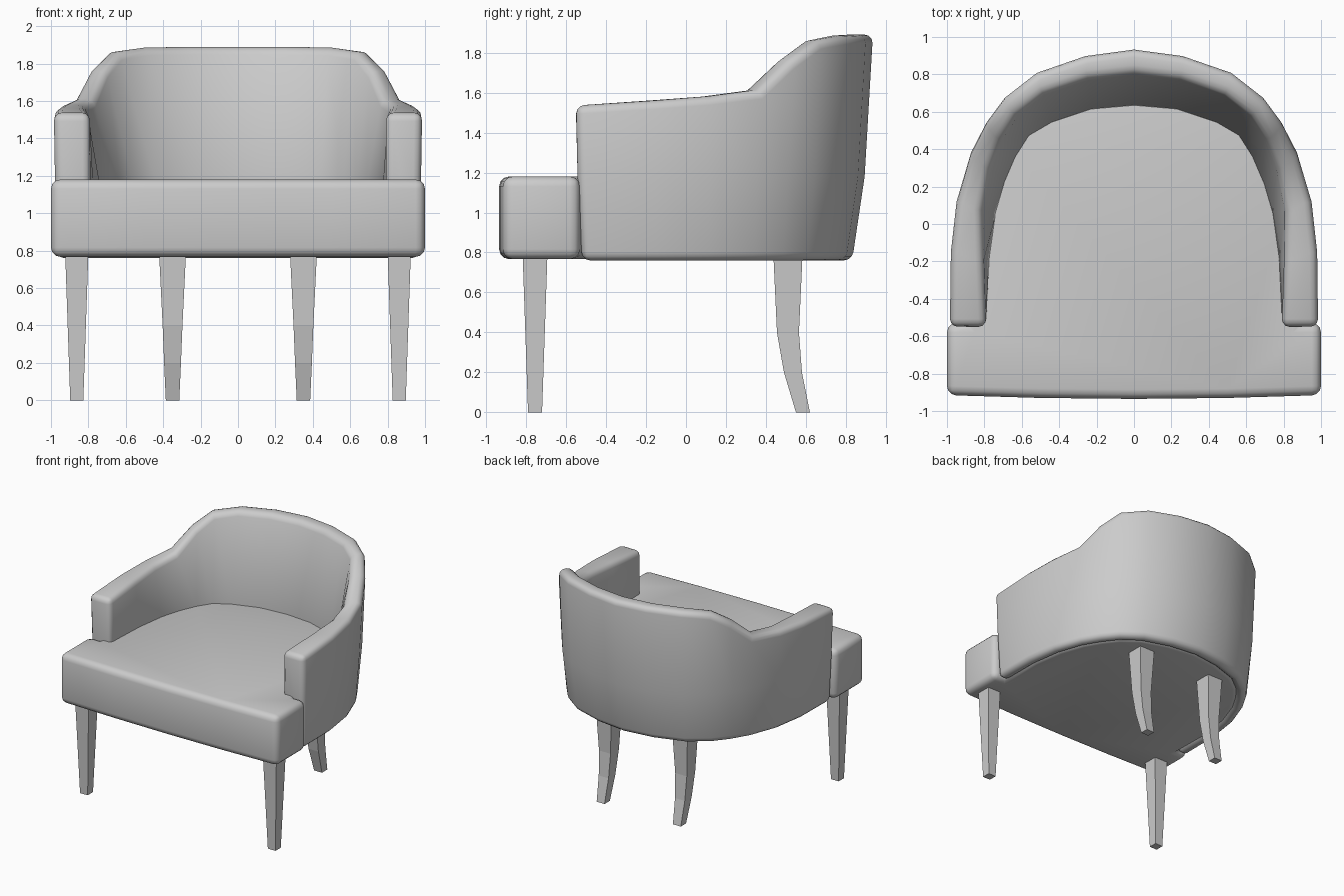
import bpy, bmesh
from mathutils import Vector

cube = bpy.data.objects.get("Cube")
if cube:
    bpy.data.objects.remove(cube)

grey = bpy.data.materials.new("light grey")
grey.use_nodes = True
colour = (0.6, 0.6, 0.6, 1)
grey.diffuse_color = colour
grey.node_tree.nodes["Principled BSDF"].inputs["Base Color"].default_value = colour


def add_rings(name, rings, closed_ends=True, smooth=False, bevel=0, min_angle=0.85):
    """Skin a list of equal-length rings, then round off the sharp edges."""
    bm = bmesh.new()
    loops = [[bm.verts.new(p) for p in ring] for ring in rings]
    n = len(rings[0])
    for a, b in zip(loops, loops[1:]):
        for i in range(n):
            j = (i + 1) % n
            bm.faces.new((a[i], a[j], b[j], b[i]))
    if closed_ends:
        bm.faces.new(loops[0][::-1])
        bm.faces.new(loops[-1])
    bmesh.ops.recalc_face_normals(bm, faces=bm.faces)
    if bevel:
        edges = [e for e in bm.edges if e.calc_face_angle(0) > min_angle]
        bmesh.ops.bevel(bm, geom=edges, offset=bevel, segments=3, profile=0.5,
                        affect='EDGES', clamp_overlap=True)
    for f in bm.faces:
        f.smooth = smooth
    mesh = bpy.data.meshes.new(name)
    bm.to_mesh(mesh)
    bm.free()
    mesh.materials.append(grey)
    obj = bpy.data.objects.new(name, mesh)
    bpy.context.collection.objects.link(obj)
    return obj


# Stations from the middle of the back to the arm front:
# outer rim x, y, inner foot x, y, rim height, rim thickness share
STATIONS = [
    (0, .935, 0, .63, 1.89, .42), (.26, .90, .23, .61, 1.89, .42),
    (.52, .81, .44, .54, 1.885, .42), (.70, .67, .56, .47, 1.86, .45),
    (.80, .53, .63, .36, 1.76, .5), (.88, .37, .69, .22, 1.61, .55),
    (.95, .12, .74, .05, 1.58, .65), (.98, -.15, .775, -.2, 1.56, .85),
    (.985, -.55, .79, -.55, 1.535, 1.0),
]
SEAT_TOP, BASE = 1.18, 0.76


def shell_section(ox, oy, ix, iy, top, share):
    outer, inner = Vector((ox, oy, 0)), Vector((ix, iy, 0))
    inward = (inner - outer).normalized()
    taper = 0.015 + 0.095 * max(0, oy)
    lean = Vector((0, 0.03 if oy < -.5 else 0, 0))
    foot = outer + inward * taper + lean

    def at(p, z):
        return Vector((p.x, p.y, z))
    return [at(foot, BASE), at(outer + inward * taper * .4 + lean * .3, SEAT_TOP),
            at(outer, top), at(outer.lerp(inner, share), top),
            at(inner, SEAT_TOP - .02), at(foot + inward * .09, BASE)]


def mirrored(points):
    return [Vector((-p.x, p.y, p.z)) for p in points]


# Wrap-around back and arms
half = [shell_section(*s) for s in STATIONS]
sections = [mirrored(s) for s in half[:0:-1]] + half
add_rings("back_and_arms", sections, smooth=True, bevel=0.055)

# Seat: wide front, narrowing behind the arms and following the shell
outline = [Vector((.5, -.93, 0)), Vector((1, -.915, 0)), Vector((1, -.53, 0)),
           Vector((.90, -.53, 0))]
for section in half[-2:0:-1]:
    p = section[0].lerp(section[5], .7)
    outline.append(Vector((p.x, p.y, 0)))
back = half[0][0].lerp(half[0][5], .7)
outline = ([Vector((0, -.935, 0))] + outline + [Vector((0, back.y, 0))]
           + mirrored(outline[::-1]))
add_rings("seat", [[p + Vector((0, 0, z)) for p in outline] for z in (.767, SEAT_TOP)],
          smooth=True, bevel=0.06)


# Legs: square rings of (height, y centre, half width, half depth)
def leg(name, x, levels):
    corners = ((-1, -1), (1, -1), (1, 1), (-1, 1))
    add_rings(name, [[Vector((x + sx * w, y + sy * d, z)) for sx, sy in corners]
                     for z, y, w, d in levels])


FRONT = [(0, -.755, .035, .035), (.79, -.755, .062, .062)]
REAR = [(0, .585, .036, .035), (.2, .535, .045, .045),
        (.4, .51, .053, .055), (.79, .51, .072, .073)]
for side, sign in (("left", 1), ("right", -1)):
    leg("front_leg_" + side, sign * .862, FRONT)
    leg("rear_leg_" + side, sign * .35, REAR)
